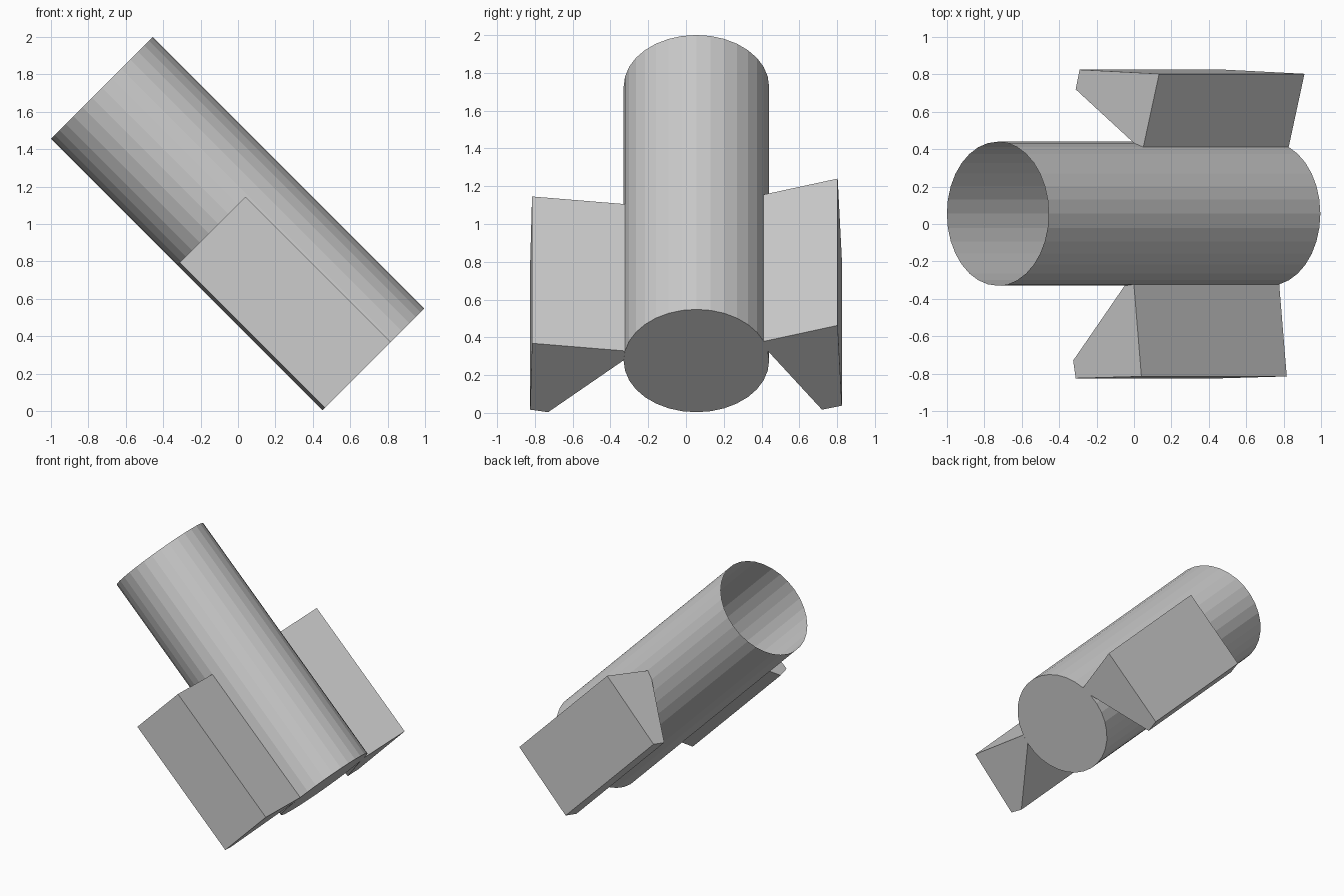
import bpy, bmesh
from mathutils import Matrix

if "Cube" in bpy.data.objects:
    bpy.data.objects.remove(bpy.data.objects["Cube"])

S = 0.5 ** 0.5
# Local frame: x = world y, y = across the tube, z = along the tube towards its lower end
FRAME = Matrix(((0, S, S, 0.5), (1, 0, 0, 0), (0, S, -S, 0.5), (0, 0, 0, 1)))
LOW, TUBE_TOP, FIN_TOP = 0.317, -1.737, -0.782


def finish(name, bm):
    mesh = bpy.data.meshes.new(name)
    bm.to_mesh(mesh)
    bm.free()
    obj = bpy.data.objects.new(name, mesh)
    obj.matrix_world = FRAME
    bpy.context.collection.objects.link(obj)
    return obj


def prism(name, profile):
    """Extrude a cross-section along the tube direction."""
    bm = bmesh.new()
    face = bm.faces.new([bm.verts.new((x, y, FIN_TOP)) for x, y in profile])
    ext = bmesh.ops.extrude_face_region(bm, geom=[face], use_keep_orig=True)
    verts = [g for g in ext["geom"] if isinstance(g, bmesh.types.BMVert)]
    bmesh.ops.translate(bm, verts=verts, vec=(0, 0, LOW - FIN_TOP))
    bmesh.ops.recalc_face_normals(bm, faces=bm.faces)
    return finish(name, bm)


# Slanted tube: thin wall, open upper end, closed lower end
bm = bmesh.new()
bmesh.ops.create_cone(bm, cap_ends=True, segments=32, radius1=0.385, radius2=0.385,
                      depth=LOW - TUBE_TOP,
                      matrix=Matrix.Translation((0.055, 0, (LOW + TUBE_TOP) / 2)))
bm.normal_update()
bmesh.ops.delete(bm, geom=[f for f in bm.faces if f.normal.z < -0.9], context='FACES_ONLY')
finish("tube", bm)

# Side fins touching the tube wall
prism("front_fin", [(-0.815, 0.131), (-0.323, 0.074), (-0.33, 0.004),
                    (-0.73, -0.385), (-0.825, -0.366)])
prism("back_fin", [(0.803, 0.265), (0.41, 0.145), (0.433, 0.074),
                   (0.72, -0.366), (0.825, -0.336)])
